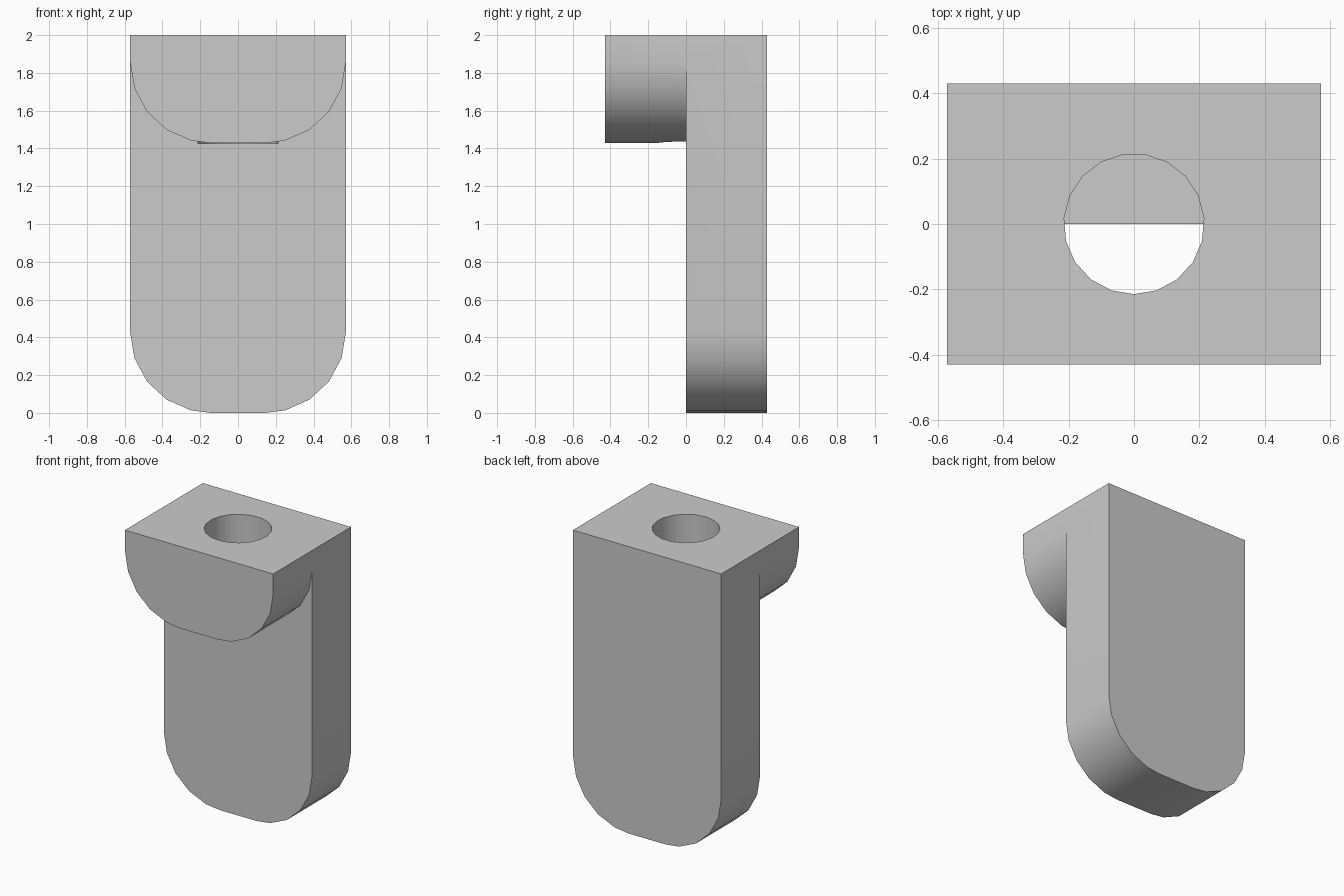
import bpy
import bmesh
import math
from mathutils import Matrix, Vector

U = 1 / 7                 # base module: height 14, width 8, depth 6
SIDES = 19                # sides of a full circle
HALF_W, HALF_D, TOP = 4 * U, 3 * U, 2.0
CORNER, HOLE = 3 * U, 1.5 * U

if "Cube" in bpy.data.objects:
    bpy.data.objects.remove(bpy.data.objects["Cube"], do_unlink=True)

grey = bpy.data.materials.new("plain_grey")
grey.use_nodes = True
grey.diffuse_color = (0.6, 0.6, 0.6, 1)
grey.node_tree.nodes["Principled BSDF"].inputs["Base Color"].default_value = (0.6, 0.6, 0.6, 1)


def add_object(name, bm):
    bmesh.ops.recalc_face_normals(bm, faces=bm.faces)
    mesh = bpy.data.meshes.new(name)
    bm.to_mesh(mesh)
    bm.free()
    mesh.materials.append(grey)
    obj = bpy.data.objects.new(name, mesh)
    bpy.context.collection.objects.link(obj)
    return obj


def tongue(name, bottom, y0, y1):
    """Slab with a square top and two rounded lower corners."""
    right = [(HALF_W, TOP)]
    for k in range(5):
        a = -k * math.tau / SIDES
        right.append((HALF_W - CORNER + CORNER * math.cos(a),
                      bottom + CORNER + CORNER * math.sin(a)))
    right.append((HALF_W - CORNER, bottom))
    outline = right + [(-x, z) for x, z in reversed(right)]
    bm = bmesh.new()
    face = bm.faces.new([bm.verts.new((x, y0, z)) for x, z in outline])
    ext = bmesh.ops.extrude_face_region(bm, geom=[face])
    moved = [g for g in ext["geom"] if isinstance(g, bmesh.types.BMVert)]
    bmesh.ops.translate(bm, verts=moved, vec=Vector((0, y1 - y0, 0)))
    return add_object(name, bm)


def drill(name, centre, length, tilt):
    """Cylindrical cutter with one vertex pointing to -y before tilting."""
    bm = bmesh.new()
    bmesh.ops.create_cone(bm, cap_ends=True, segments=SIDES, radius1=HOLE,
                          radius2=HOLE, depth=length)
    low = min(bm.verts, key=lambda v: v.co.y).co
    spin = -math.pi / 2 - math.atan2(low.y, low.x)
    bm.transform(Matrix.Translation(centre) @ Matrix.Rotation(tilt, 4, 'X')
                 @ Matrix.Rotation(spin, 4, 'Z'))
    obj = add_object(name, bm)
    obj.hide_render = True
    return obj


def combine(target, other, operation):
    mod = target.modifiers.new(operation.lower(), 'BOOLEAN')
    mod.operation = operation
    mod.solver = 'EXACT'
    mod.object = other
    bpy.context.view_layer.objects.active = target
    bpy.ops.object.modifier_apply(modifier=mod.name)
    bpy.data.objects.remove(other, do_unlink=True)


# Upright plate joined with the shorter overhanging head
bracket = tongue("angle_bracket", 0, 0, HALF_D)
head_bottom = TOP - 4 * U
combine(bracket, tongue("head", head_bottom, -HALF_D, 0), 'UNION')

# Vertical hole through the head, half sunk into the plate
floor = head_bottom - 0.003
roof = TOP + 0.1
combine(bracket, drill("head_hole", (0, 0, (floor + roof) / 2), roof - floor, 0), 'DIFFERENCE')

# Horizontal hole through the plate
combine(bracket, drill("plate_hole", (0, HALF_D / 2, 4 * U), 1, -math.pi / 2), 'DIFFERENCE')

# Smooth curved walls, sharp edges elsewhere
bpy.ops.object.select_all(action='DESELECT')
bracket.select_set(True)
bpy.context.view_layer.objects.active = bracket
bpy.ops.object.shade_smooth_by_angle(angle=math.radians(30))
